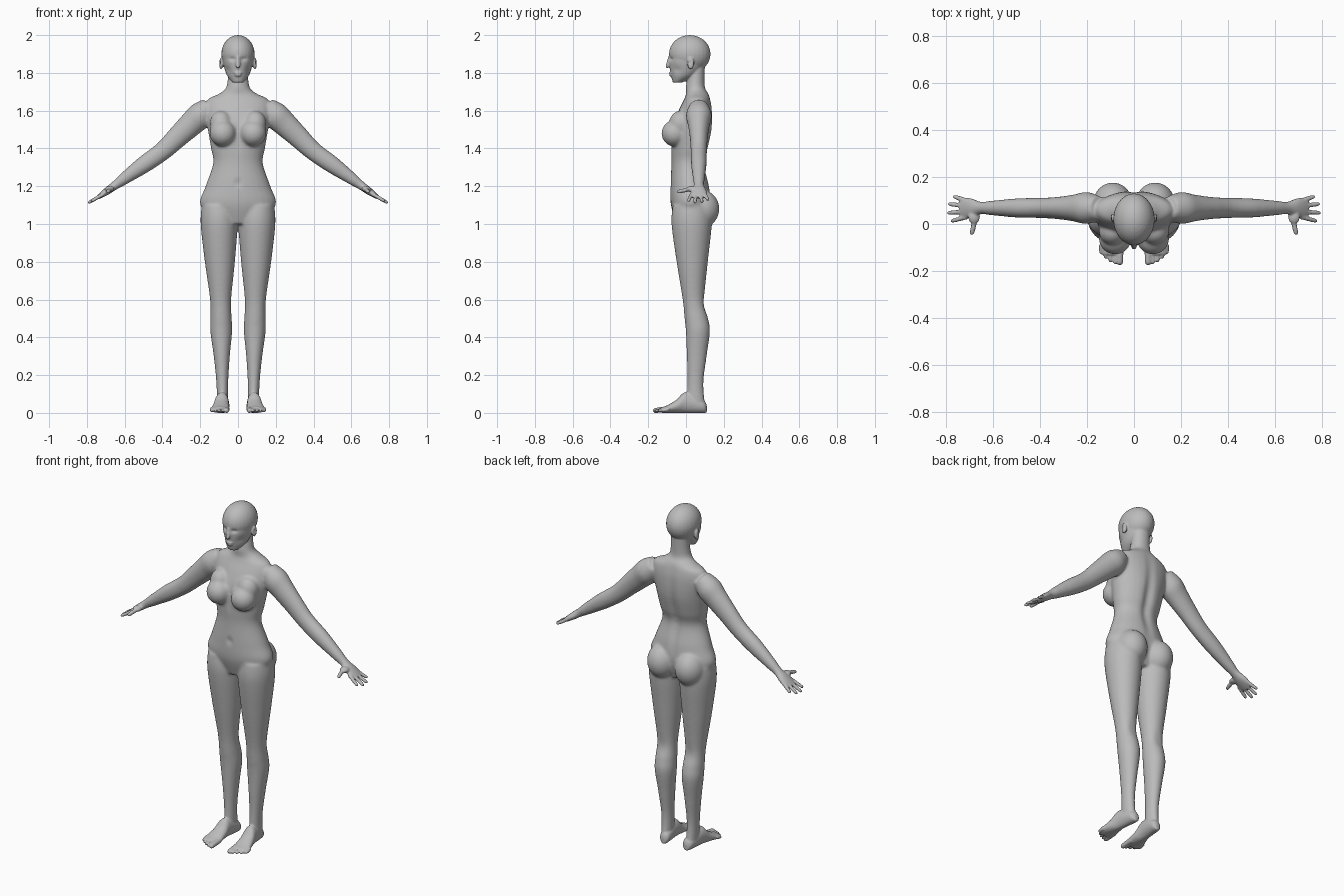
import bpy
import bmesh
from math import cos, sin, pi, exp
from mathutils import Vector

old_cube = bpy.data.objects.get("Cube")
if old_cube:
    bpy.data.objects.remove(old_cube)

ACROSS, DEPTH, UP = Vector((1, 0, 0)), Vector((0, 1, 0)), Vector((0, 0, 1))
ARM_UP = Vector((.64, 0, .77))
parts = bmesh.new()


def spline(before, start, end, after, t):
    """Catmull-Rom blend between two sections, guided by their neighbours."""
    return [q + t / 2 * (r - p + t * (2 * p - 5 * q + 4 * r - s + t * (3 * (q - r) + s - p)))
            for p, q, r, s in zip(before, start, end, after)]


def loft(sections, u, v, side=1, steps=6, count=28):
    """Closed smooth tube through sections (x, y, z, radius along u, radius along v)."""
    padded = [sections[0], *sections, sections[-1]]
    smooth_rows = []
    for index in range(len(sections) - 1):
        smooth_rows += [spline(*padded[index:index + 4], step / steps) for step in range(steps)]
    smooth_rows.append(sections[-1])
    rings = []
    for x, y, z, radius_u, radius_v in smooth_rows:
        ring = []
        for corner in range(count):
            angle = 2 * pi * corner / count
            point = Vector((x, y, z)) + u * radius_u * cos(angle) + v * radius_v * sin(angle)
            point.x *= side
            ring.append(parts.verts.new(point))
        rings.append(ring)
    for lower, upper in zip(rings, rings[1:]):
        for corner in range(count):
            previous = corner - 1
            parts.faces.new((lower[previous], lower[corner], upper[corner], upper[previous]))
    parts.faces.new(rings[0])
    parts.faces.new(rings[-1])


def upright(rows):
    """Loft of level sections given as (height, half width, front, back)."""
    loft([(0, (front + back) / 2, height, width, (back - front) / 2)
          for height, width, front, back in rows], ACROSS, DEPTH)


def digit(base, tip, radius, u, v, side=1):
    """Finger, toe or nose with a rounded end."""
    base, tip = Vector(base), Vector(tip)
    shape = ((0, 1), (.5, .95), (.85, .85), (.96, .6), (1, .2))
    loft([(*base.lerp(tip, along), radius * size, radius * size) for along, size in shape],
         u, v, side, steps=3, count=12)


def ball(centre, radii, side=1):
    """Ellipsoid muscle or feature."""
    made = bmesh.ops.create_uvsphere(parts, u_segments=28, v_segments=18, radius=1)["verts"]
    for vert in made:
        vert.co = Vector([p * r + c for p, r, c in zip(vert.co, radii, centre)])
        vert.co.x *= side


# Torso and neck
upright([(1, .1, -.05, .1), (1.1, .2, -.08, .13), (1.2, .172, -.083, .125),
         (1.32, .132, -.077, .1), (1.4, .143, -.08, .12), (1.5, .16, -.08, .14),
         (1.6, .175, -.04, .14), (1.66, .16, -.01, .13), (1.69, .1, 0, .12),
         (1.73, .06, 0, .1), (1.84, .05, .02, .1)])

# Cranium, jaw, nose and lips
ball((0, .02, 1.9), (.088, .11, .1))
upright([(1.75, .03, -.07, -.02), (1.79, .06, -.08, .06), (1.86, .08, -.09, .11),
         (1.93, .08, -.08, .1)])
digit((0, -.08, 1.89), (0, -.1, 1.825), .013, ACROSS, DEPTH)
ball((0, -.08, 1.8), (.022, .01, .005))
ball((0, -.08, 1.788), (.018, .01, .006))

for side in (1, -1):
    # Ears and eyeballs
    ball((.09, .025, 1.85), (.011, .018, .031), side)
    ball((.03, -.068, 1.87), (.014, .012, .01), side)

    # Bust, upper chest and seat
    ball((.08, -.06, 1.48), (.07, .07, .07), side)
    ball((.09, -.03, 1.53), (.06, .06, .07), side)
    ball((.09, .085, 1.08), (.085, .092, .1), side)

    # Legs lean slightly inward toward the ankle
    leg = [(1.1, .03, .09, .1), (1, .03, .098, .107), (.8, .033, .08, .083),
           (.6, .04, .056, .058), (.5, .055, .057, .063), (.43, .063, .058, .064),
           (.3, .057, .043, .053), (.15, .05, .031, .042), (.03, .052, .03, .05)]
    loft([(.08 + .02 * z, y, z, width, depth) for z, y, width, depth in leg],
         ACROSS, DEPTH, side)

    # Feet turn slightly outward toward the toes
    foot = [(.11, .01, .04), (.09, .03, .07), (0, .036, .11), (-.05, .043, .07),
            (-.1, .05, .04), (-.13, .04, .03)]
    loft([(.085 - .1 * y, y, top / 2, width, top / 2) for y, width, top in foot],
         ACROSS, UP, side)
    for toe in range(5):
        x = .06 + .02 * toe
        tip = .003 * toe ** 2 - .175
        digit((x, -.09, .02), (x, tip, .012), .01 if toe else .016, ACROSS, UP, side)

    # Arms bend a little at the elbow and flatten into the palm
    arm = [(.15, .05, .05), (.2, .068, .07), (.25, .058, .066), (.32, .048, .058),
           (.4, .043, .05), (.5, .041, .046), (.6, .031, .032), (.65, .026, .023),
           (.69, .04, .02), (.72, .044, .015), (.74, .035, .01)]
    loft([(x, .068, 1.385 + (.95 if x < .4 else .72) * (.4 - x), depth, height)
          for x, depth, height in arm], DEPTH, ARM_UP, side)

    # Fingers fan out from the knuckles
    for finger in range(4):
        knuckle = Vector((.71, .03 + .023 * finger, 1.16))
        fan = .16 * finger - .22
        length = .1 - .01 * (finger - 1.3) ** 2
        tip = knuckle + length * Vector((.85 * cos(fan), sin(fan), -.5 * cos(fan)))
        digit(knuckle, tip, .0105, DEPTH, ARM_UP, side)

    # Thumb
    ball((.68, .03, 1.185), (.025, .03, .016), side)
    digit((.675, .025, 1.185), (.69, -.047, 1.17), .012, ACROSS, UP, side)

# Merge the parts into one continuous skin
bmesh.ops.recalc_face_normals(parts, faces=parts.faces[:])
rough = bpy.data.meshes.new("rough_skin")
parts.to_mesh(rough)
parts.free()
body = bpy.data.objects.new("body", rough)
bpy.context.collection.objects.link(body)
remesh = body.modifiers.new("merge", "REMESH")
remesh.mode = "VOXEL"
remesh.voxel_size = .005
graph = bpy.context.evaluated_depsgraph_get()
skin = bpy.data.meshes.new_from_object(body.evaluated_get(graph))
body.modifiers.clear()
body.data = skin
skin.name = "skin"


def sculpt(centre, radii, push):
    """Push both sides of the skin near a point with a soft falloff."""
    push = Vector(push)
    mirrored = Vector((-push.x, push.y, push.z))
    for vert in skin.vertices:
        p = vert.co
        gaps = [(a - c) / r for a, c, r in zip((abs(p.x), p.y, p.z), centre, radii)]
        if max(map(abs, gaps)) < 2.5:
            p += (push if p.x > 0 else mirrored) * exp(-sum(gap * gap for gap in gaps))


# Eye sockets, ear hollows and cheeks
sculpt((.03, -.085, 1.873), (.017, .03, .009), (0, .009, 0))
sculpt((.1, .02, 1.855), (.01, .01, .014), (-.007, 0, 0))
sculpt((.07, -.06, 1.815), (.025, .03, .02), (-.006, .004, 0))
# Spine, navel, breastbone and knee hollows
sculpt((0, .12, 1.4), (.025, .06, .2), (0, -.018, 0))
sculpt((0, -.08, 1.215), (.012, .03, .016), (0, .012, 0))
sculpt((0, -.08, 1.48), (.014, .05, .07), (0, .012, 0))
sculpt((.09, .1, .57), (.025, .03, .05), (0, -.006, 0))

# Soften the large forms while keeping face, hands and feet crisp
soft = body.vertex_groups.new(name="soft_areas")
for vert in skin.vertices:
    p = vert.co
    p.z = max(p.z, 0)
    fade = min((.62 - abs(p.x)) / .08, (p.z - .12) / .08, (1.75 - p.z) / .05)
    soft.add([vert.index], max(.07, min(1, fade)), "REPLACE")
smooth = body.modifiers.new("soften", "SMOOTH")
smooth.vertex_group = soft.name
smooth.factor = .5
smooth.iterations = 36

# Skin colour and shading
grey = bpy.data.materials.new("plain_grey")
grey.use_nodes = True
colour = (.5, .5, .5, 1)
grey.diffuse_color = colour
grey.node_tree.nodes["Principled BSDF"].inputs["Base Color"].default_value = colour
skin.materials.clear()
skin.materials.append(grey)
skin.polygons.foreach_set("use_smooth", [True] * len(skin.polygons))
skin.update()
